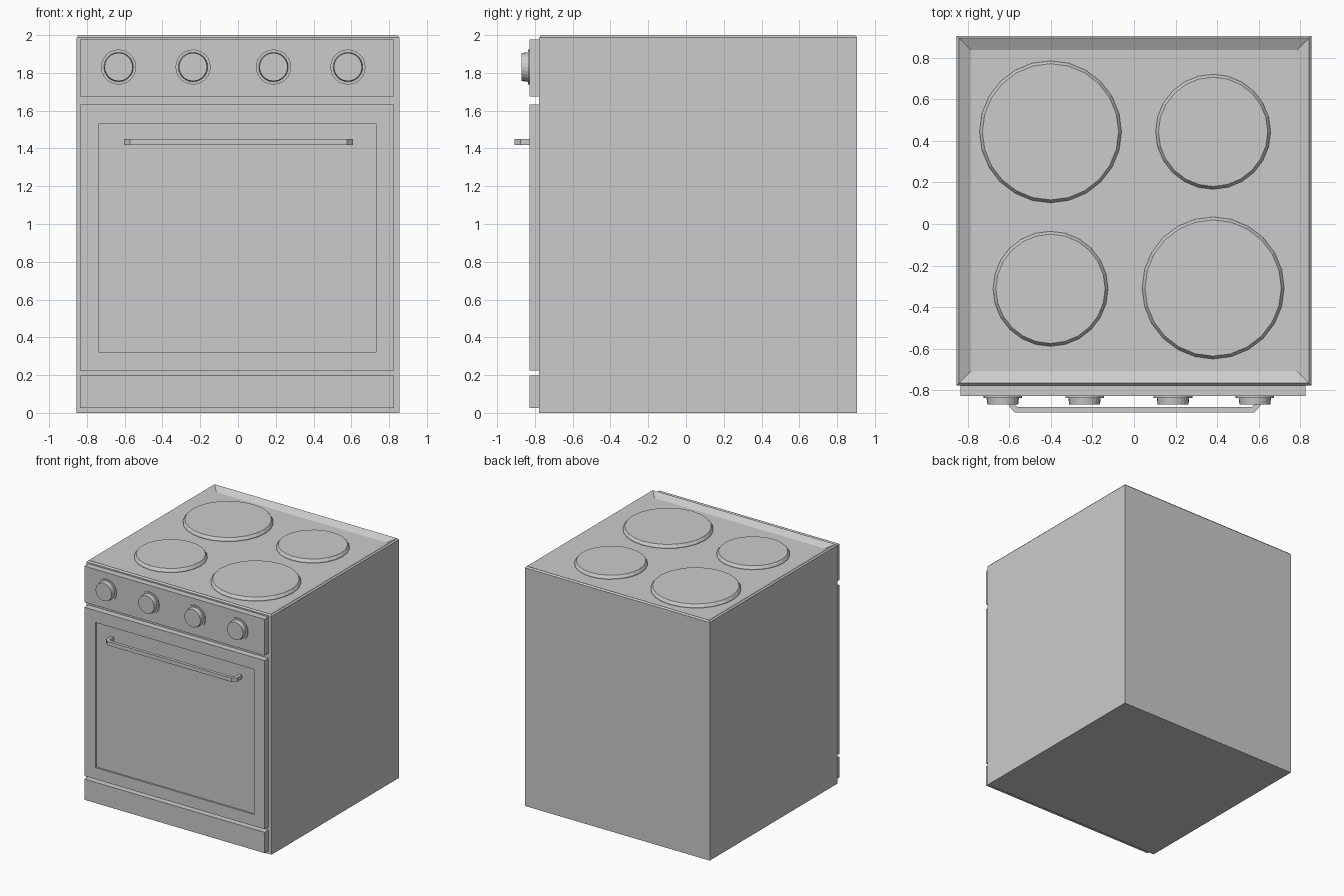
import bpy, bmesh, math
from mathutils import Matrix, Vector

if "Cube" in bpy.data.objects:
    bpy.data.objects.remove(bpy.data.objects["Cube"])


def finish(name, bm):
    bmesh.ops.recalc_face_normals(bm, faces=bm.faces)
    me = bpy.data.meshes.new(name)
    bm.to_mesh(me)
    bm.free()
    ob = bpy.data.objects.new(name, me)
    bpy.context.collection.objects.link(ob)
    return ob


def loft(name, rings):
    """Skin a stack of closed rings and cap both ends."""
    bm = bmesh.new()
    loops = [[bm.verts.new(p) for p in ring] for ring in rings]
    n = len(loops[0])
    for a, b in zip(loops, loops[1:]):
        for i in range(n):
            j = (i + 1) % n
            bm.faces.new((a[i], a[j], b[j], b[i]))
    bm.faces.new(loops[0][::-1])
    bm.faces.new(loops[-1])
    return finish(name, bm)


def rect_z(inset, z):
    x, y0, y1 = 0.854 - inset, -0.777 + inset, 0.906 - inset
    return [(-x, y0, z), (x, y0, z), (x, y1, z), (-x, y1, z)]


def rect_y(x0, x1, z0, z1, y):
    return [(x0, y, z0), (x1, y, z0), (x1, y, z1), (x0, y, z1)]


def disc(name, loc, profile, sides, front=False):
    """Turned part from (radius, height) pairs, along +z or -y."""
    rot = Matrix.Rotation(math.pi / 2, 3, 'X') if front else Matrix.Identity(3)
    angles = [2 * math.pi * i / sides for i in range(sides)]
    rings = [[rot @ Vector((r * math.cos(a), r * math.sin(a), h)) + Vector(loc)
              for a in angles] for r, h in profile]
    return loft(name, rings)


# Cabinet with chamfered rim and shallow tray top
loft("cabinet", [rect_z(0, 0), rect_z(0, 1.988), rect_z(0.011, 2.0),
                 rect_z(0.068, 1.970)])

# Hot plates
for name, x, y, r in (("back_left", -0.402, 0.444, 0.342),
                      ("back_right", 0.381, 0.444, 0.277),
                      ("front_left", -0.402, -0.312, 0.277),
                      ("front_right", 0.381, -0.308, 0.342)):
    disc("hot_plate_" + name, (x, y, 1.965),
         [(r, 0), (r, 0.013), (r - 0.014, 0.033)], 24)

# Front panels
X0, X1, YB, YF = -0.836, 0.826, -0.770, -0.829
for name, z0, z1 in (("control_panel", 1.675, 1.977), ("drawer_front", 0.026, 0.199)):
    loft(name, [rect_y(X0, X1, z0, z1, YB), rect_y(X0, X1, z0, z1, YF)])

# Oven door with recessed window
win = (-0.735, 0.730, 0.322, 1.533)
loft("oven_door", [rect_y(X0, X1, 0.225, 1.633, YB), rect_y(X0, X1, 0.225, 1.633, YF),
                   rect_y(*win, YF), rect_y(*win, YF + 0.014)])

# Knobs on flat collars
for i, x in enumerate((-0.632, -0.238, 0.188, 0.582)):
    disc(f"knob_collar_{i + 1}", (x, -0.825, 1.831), [(0.093, 0), (0.093, 0.012)], 24, True)
    disc(f"knob_{i + 1}", (x, -0.830, 1.831), [(0.079, 0), (0.074, 0.040)], 24, True)

# Door handle: one bar bent back to the door at both ends
outer = [(-0.603, -0.815), (-0.603, -0.877), (-0.573, -0.908),
         (0.578, -0.908), (0.608, -0.877), (0.608, -0.815)]
inner = [(-0.576, -0.815), (-0.576, -0.868), (-0.560, -0.882),
         (0.565, -0.882), (0.581, -0.868), (0.581, -0.815)]
loft("door_handle", [[(xo, yo, 1.418), (xi, yi, 1.418), (xi, yi, 1.450), (xo, yo, 1.450)]
                     for (xo, yo), (xi, yi) in zip(outer, inner)])
